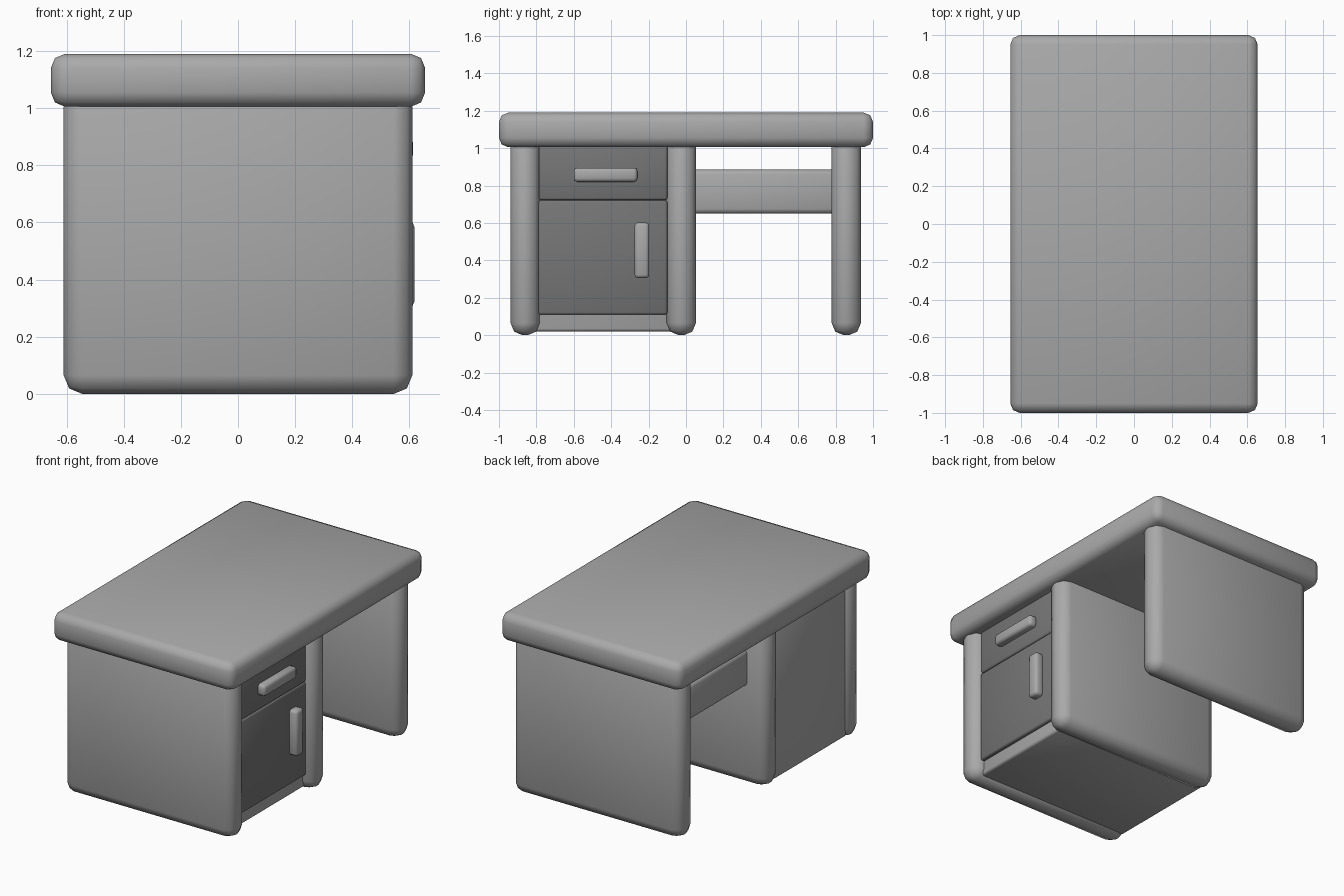
import bpy
import bmesh
import math
from mathutils import Vector

cube = bpy.data.objects.get("Cube")
if cube:
    bpy.data.objects.remove(cube, do_unlink=True)


def material(name, value):
    mat = bpy.data.materials.new(name)
    mat.use_nodes = True
    colour = (value, value, value, 1)
    mat.diffuse_color = colour
    mat.node_tree.nodes["Principled BSDF"].inputs["Base Color"].default_value = colour
    return mat


grey = material("light grey", 0.4)
dark = material("dark grey", 0.18)


def block(name, low, high, bevel, mat, segments=2):
    """Rounded box between two opposite corners."""
    low, high = Vector(low), Vector(high)
    size, centre = high - low, (low + high) / 2
    bm = bmesh.new()
    bmesh.ops.create_cube(bm, size=1)
    for v in bm.verts:
        v.co = Vector(a * b for a, b in zip(v.co, size))
    bmesh.ops.bevel(bm, geom=bm.edges[:], offset=bevel, segments=segments,
                    profile=0.5, affect='EDGES', clamp_overlap=True)
    mesh = bpy.data.meshes.new(name)
    bm.to_mesh(mesh)
    bm.free()
    mesh.materials.append(mat)
    obj = bpy.data.objects.new(name, mesh)
    obj.location = centre
    bpy.context.collection.objects.link(obj)
    bpy.ops.object.select_all(action='DESELECT')
    obj.select_set(True)
    bpy.context.view_layer.objects.active = obj
    bpy.ops.object.shade_smooth_by_angle(angle=math.radians(60))
    return obj


# Table top
block("table_top", (-0.655, -1, 1.005), (0.655, 1, 1.19), 0.05, grey)

# Three upright side panels
for name, y in (("front", -0.86), ("middle", -0.025), ("back", 0.857)):
    block(name + "_panel", (-0.61, y - 0.078, 0), (0.61, y + 0.078, 1.07), 0.065, grey)

# Cabinet carcass and cross beam between the panels
block("cabinet_body", (-0.59, -0.82, 0.02), (0.54, -0.06, 1.03), 0.015, grey)
block("cross_beam", (-0.48, 0.0, 0.65), (-0.38, 0.83, 0.885), 0.025, grey)

# Drawer and door fronts
block("drawer_front", (0.5, -0.785, 0.722), (0.565, -0.1, 1.02), 0.012, dark)
block("door_front", (0.5, -0.79, 0.11), (0.565, -0.1, 0.72), 0.012, dark)

# Handles
block("drawer_handle", (0.55, -0.6, 0.82), (0.613, -0.26, 0.895), 0.018, grey)
block("door_handle", (0.55, -0.275, 0.305), (0.617, -0.197, 0.603), 0.018, grey)
